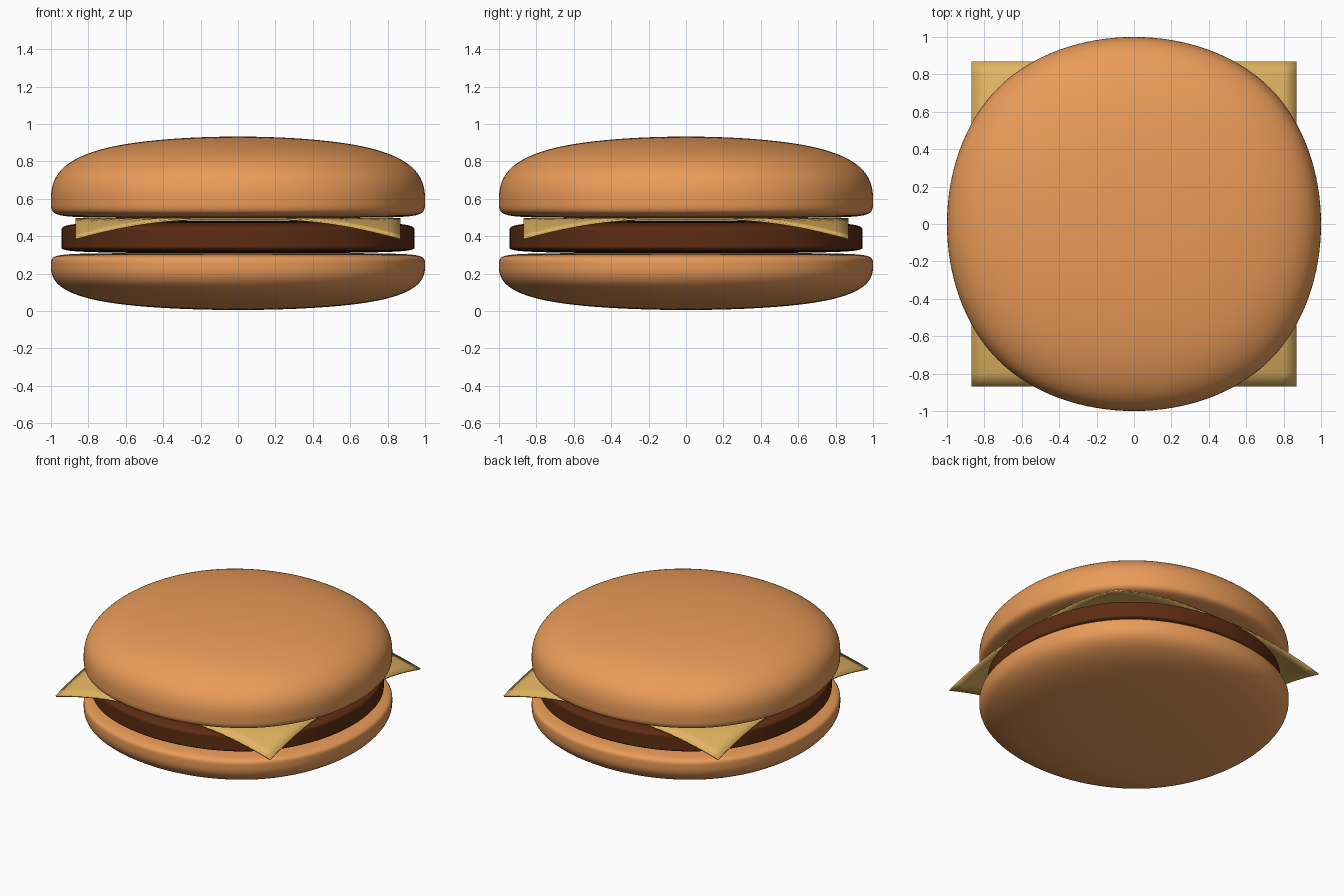
import bpy, bmesh, math

if "Cube" in bpy.data.objects:
    bpy.data.objects.remove(bpy.data.objects["Cube"])


def material(name, rgb):
    m = bpy.data.materials.new(name)
    m.diffuse_color = (*rgb, 1)
    m.use_nodes = True
    m.node_tree.nodes["Principled BSDF"].inputs["Base Color"].default_value = m.diffuse_color
    return m


def finish(name, bm, mat):
    bmesh.ops.recalc_face_normals(bm, faces=bm.faces)
    me = bpy.data.meshes.new(name)
    bm.to_mesh(me)
    bm.free()
    me.materials.append(mat)
    for p in me.polygons:
        p.use_smooth = True
    ob = bpy.data.objects.new(name, me)
    bpy.context.collection.objects.link(ob)
    return ob


def soft_block(name, half, heights, mat):
    """Square cage with edge loops at the given heights, rounded by subdivision."""
    a = half / 0.9167          # subdivision shrinks the square sides by this factor
    bm = bmesh.new()
    rings = [[bm.verts.new((x * a, y * a, z))
              for x, y in ((-1, -1), (1, -1), (1, 1), (-1, 1))] for z in heights]
    for low, high in zip(rings, rings[1:]):
        for i in range(4):
            j = (i + 1) % 4
            bm.faces.new((low[i], low[j], high[j], high[i]))
    bm.faces.new(rings[0][::-1])
    bm.faces.new(rings[-1])
    ob = finish(name, bm, mat)
    sub = ob.modifiers.new("round", 'SUBSURF')
    sub.levels = sub.render_levels = 5
    return ob


bread = material("bread", (0.82, 0.33, 0.10))
meat = material("meat", (0.11, 0.025, 0.006))
dairy = material("cheese", (0.76, 0.46, 0.12))

# Buns: a tight loop keeps the cut side flat, the other side is rounded
soft_block("bottom_bun", 1.0, (-0.02, 0.295, 0.312), bread)
soft_block("top_bun", 1.0, (0.495, 0.513, 0.969), bread)

# Patty
soft_block("patty", 0.945, (0.306, 0.335, 0.435, 0.488), meat)

# Cheese slice with drooping corners
bm = bmesh.new()
bmesh.ops.create_grid(bm, x_segments=24, y_segments=24, size=0.87)
for v in bm.verts:
    over = max(0.0, math.hypot(v.co.x, v.co.y) - 0.90)
    v.co.z = 0.497 - 0.105 * (over / 0.33) ** 1.25
cheese = finish("cheese_slice", bm, dairy)
for p in cheese.data.polygons:
    if p.normal.z < 0:
        cheese.data.flip_normals()
        break
thick = cheese.modifiers.new("thickness", 'SOLIDIFY')
thick.thickness = 0.01
thick.offset = -1
bpy.ops.object.select_all(action='DESELECT')
cheese.select_set(True)
bpy.context.view_layer.objects.active = cheese
bpy.ops.object.shade_smooth_by_angle()
